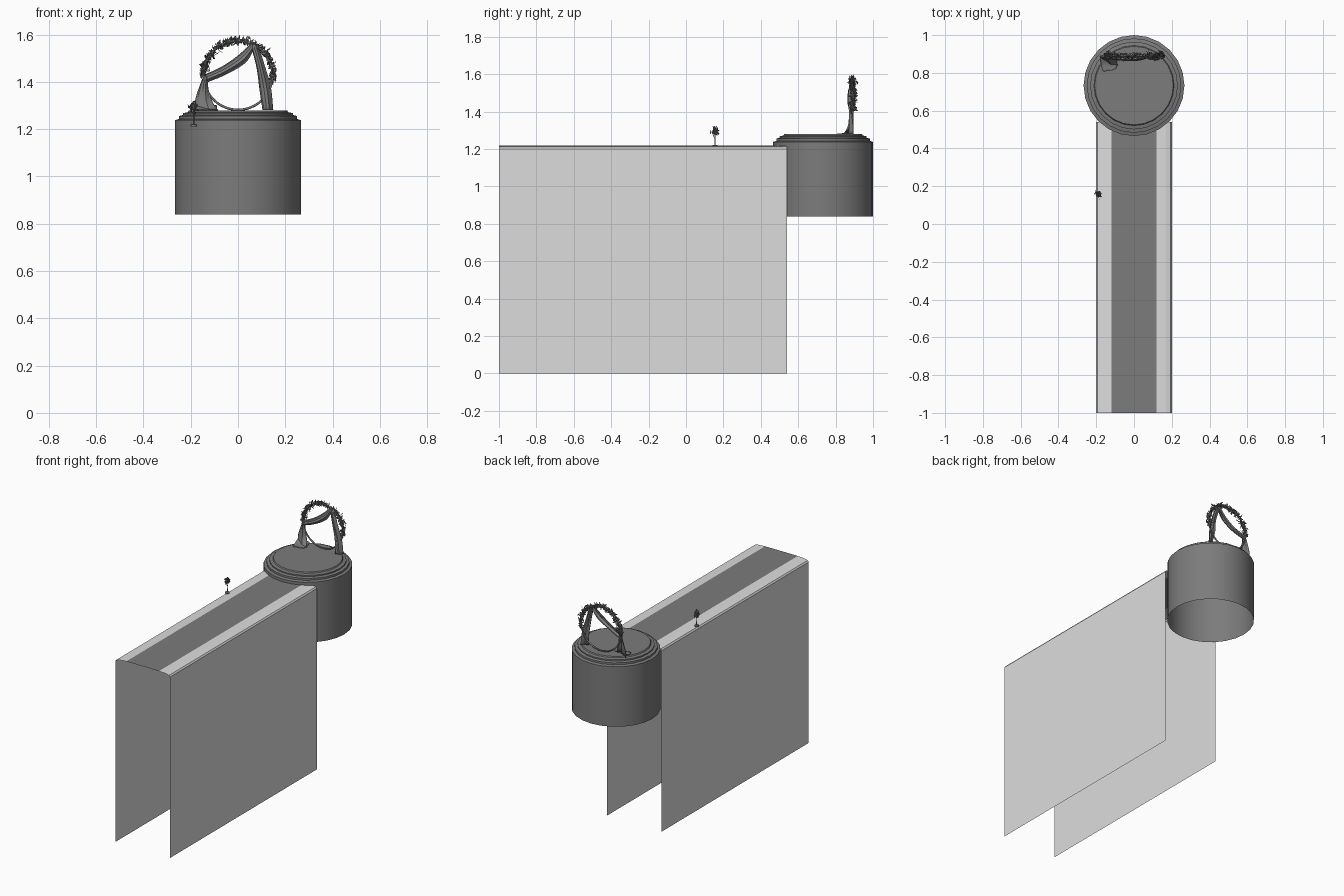
import bpy, math, random
from mathutils import Vector, Euler

if "Cube" in bpy.data.objects:
    bpy.data.objects.remove(bpy.data.objects["Cube"])

random.seed(4)


def material(name, v):
    m = bpy.data.materials.new(name)
    m.diffuse_color = (v, v, v, 1)
    m.use_nodes = True
    m.node_tree.nodes["Principled BSDF"].inputs["Base Color"].default_value = m.diffuse_color
    return m


LIGHT = material("light grey", 0.72)
DARK = material("dark grey", 0.2)
FOLIAGE = material("foliage grey", 0.17)


def make(name, verts, faces, mats, smooth=False):
    me = bpy.data.meshes.new(name)
    me.from_pydata([tuple(v) for v in verts], [], faces)
    for m in mats:
        me.materials.append(m)
    ob = bpy.data.objects.new(name, me)
    bpy.context.collection.objects.link(ob)
    if smooth:
        bpy.ops.object.select_all(action='DESELECT')
        ob.select_set(True)
        bpy.context.view_layer.objects.active = ob
        bpy.ops.object.shade_smooth_by_angle(angle=math.radians(30))
    return ob


def lathe(name, profile, centre, n, mat):
    verts, faces = [], []
    for r, z in profile:
        for j in range(n):
            a = 2 * math.pi * j / n
            verts.append((centre[0] + r * math.cos(a), centre[1] + r * math.sin(a), z))
    for i in range(len(profile) - 1):
        for j in range(n):
            k = (j + 1) % n
            faces.append((i * n + j, i * n + k, i * n + n + k, i * n + n + j))
    faces.append([(len(profile) - 1) * n + j for j in range(n)])
    return make(name, verts, faces, [mat], True)


def spline(pts, steps):
    # Catmull-Rom curve through the points
    p = [Vector(q) for q in pts]
    p = [2 * p[0] - p[1]] + p + [2 * p[-1] - p[-2]]
    out = []
    for i in range(1, len(p) - 2):
        a, b, c, d = p[i - 1:i + 3]
        for s in range(steps):
            t = s / steps
            out.append(0.5 * (2 * b + (c - a) * t + (2 * a - 5 * b + 4 * c - d) * t * t
                              + (3 * b - a - 3 * c + d) * t ** 3))
    return out + [p[-2]]


def ribbon(name, rail_a, rail_b, fold=0.012):
    # draped cloth strip between two rails, with folds across its width
    A, B = spline(rail_a, 6), spline(rail_b, 6)
    w, verts, faces = 9, [], []
    for a, b in zip(A, B):
        for j in range(w):
            t = j / (w - 1)
            v = a.lerp(b, t)
            v.y -= fold * math.sin(math.pi * t) + 0.003 * math.sin(4 * math.pi * t)
            verts.append(v)
    for i in range(len(A) - 1):
        for j in range(w - 1):
            k = i * w + j
            faces.append((k, k + 1, k + w + 1, k + w))
    ob = make(name, verts, faces, [DARK], True)
    mod = ob.modifiers.new("thickness", 'SOLIDIFY')
    mod.thickness = 0.004
    mod.offset = 0
    return ob


def leaves(name, centres, size, spread):
    # clusters of randomly turned four-sided leaves
    verts, faces = [], []
    for c in centres:
        off = Vector([random.gauss(0, s) for s in spread])
        rot = Euler([random.uniform(0, 6.28) for _ in range(3)])
        s = size * random.uniform(0.6, 1.2)
        k = len(verts)
        for q in ((-s, 0, 0), (0, -s * .4, s * .15), (s, 0, 0), (0, s * .4, s * .15)):
            v = Vector(q)
            v.rotate(rot)
            verts.append(Vector(c) + off + v)
        faces += [(k, k + 1, k + 2), (k, k + 2, k + 3)]
    return make(name, verts, faces, [FOLIAGE])


# Long table: open cloth shell with rounded shoulders and a dark runner
prof = [(0.2, 0), (0.2, 1.2), (0.193, 1.21), (0.17, 1.216), (0.12, 1.219)]
prof += [(-x, z) for x, z in reversed(prof)]
verts = [(x, y, z) for x, z in prof for y in (-1, 0.54)]
faces = [(2 * i, 2 * i + 1, 2 * i + 3, 2 * i + 2) for i in range(len(prof) - 1)]
table = make("long_table", verts, faces, [LIGHT, DARK])
for f in table.data.polygons:
    f.material_index = int(abs(f.center.x) < 0.05)

# Round drum with stepped top, open underneath
lathe("round_drum", [(0.267, 0.84), (0.267, 1.238), (0.25, 1.243), (0.25, 1.256),
                     (0.232, 1.26), (0.232, 1.268), (0.212, 1.272), (0.208, 1.279)],
      (0, 0.733), 24, DARK)

# Hoop standing on the drum
bpy.ops.mesh.primitive_torus_add(location=(0, 0.89, 1.428), rotation=(math.pi / 2, 0, 0),
                                 major_radius=0.146, minor_radius=0.005,
                                 major_segments=48, minor_segments=8)
hoop = bpy.context.object
hoop.name = "hoop"
hoop.data.materials.append(DARK)
for f in hoop.data.polygons:
    f.use_smooth = True

# Draped cloth: left foot, upper swag, right fall
ribbon("left_drape",
       [(-.182, .89, 1.28), (-.178, .89, 1.33), (-.158, .892, 1.39), (-.142, .89, 1.43)],
       [(-.085, .84, 1.281), (-.108, .875, 1.315), (-.125, .885, 1.37), (-.128, .885, 1.42)])
ribbon("left_drape_train",
       [(-.18, .89, 1.30), (-.175, .85, 1.284), (-.165, .81, 1.281)],
       [(-.09, .88, 1.30), (-.09, .85, 1.284), (-.095, .82, 1.281)], 0.002)
ribbon("upper_swag",
       [(-.15, .89, 1.425), (-.07, .88, 1.462), (.0, .88, 1.51), (.06, .89, 1.565)],
       [(-.14, .89, 1.395), (-.05, .88, 1.432), (.03, .88, 1.48), (.062, .89, 1.53)])
ribbon("right_drape",
       [(.055, .89, 1.56), (.08, .88, 1.46), (.092, .885, 1.37), (.105, .87, 1.281)],
       [(.085, .89, 1.555), (.112, .885, 1.47), (.138, .89, 1.38), (.148, .895, 1.281)])

# Flower garland over the top of the hoop
arc = []
for i in range(520):
    a = math.radians(random.uniform(-12, 182))
    arc.append((0.147 * math.cos(a), 0.892, 1.428 + 0.147 * math.sin(a)))
leaves("garland", arc, 0.013, (0.007, 0.008, 0.007))

# Small flower vase on the table edge
lathe("vase_foot", [(0.014, 1.212), (0.014, 1.22), (0.003, 1.222), (0.002, 1.285)],
      (-0.187, 0.155), 12, DARK)
leaves("vase_flowers", [(-0.187, 0.157, 1.293)] * 70, 0.012, (0.006, 0.008, 0.009))
